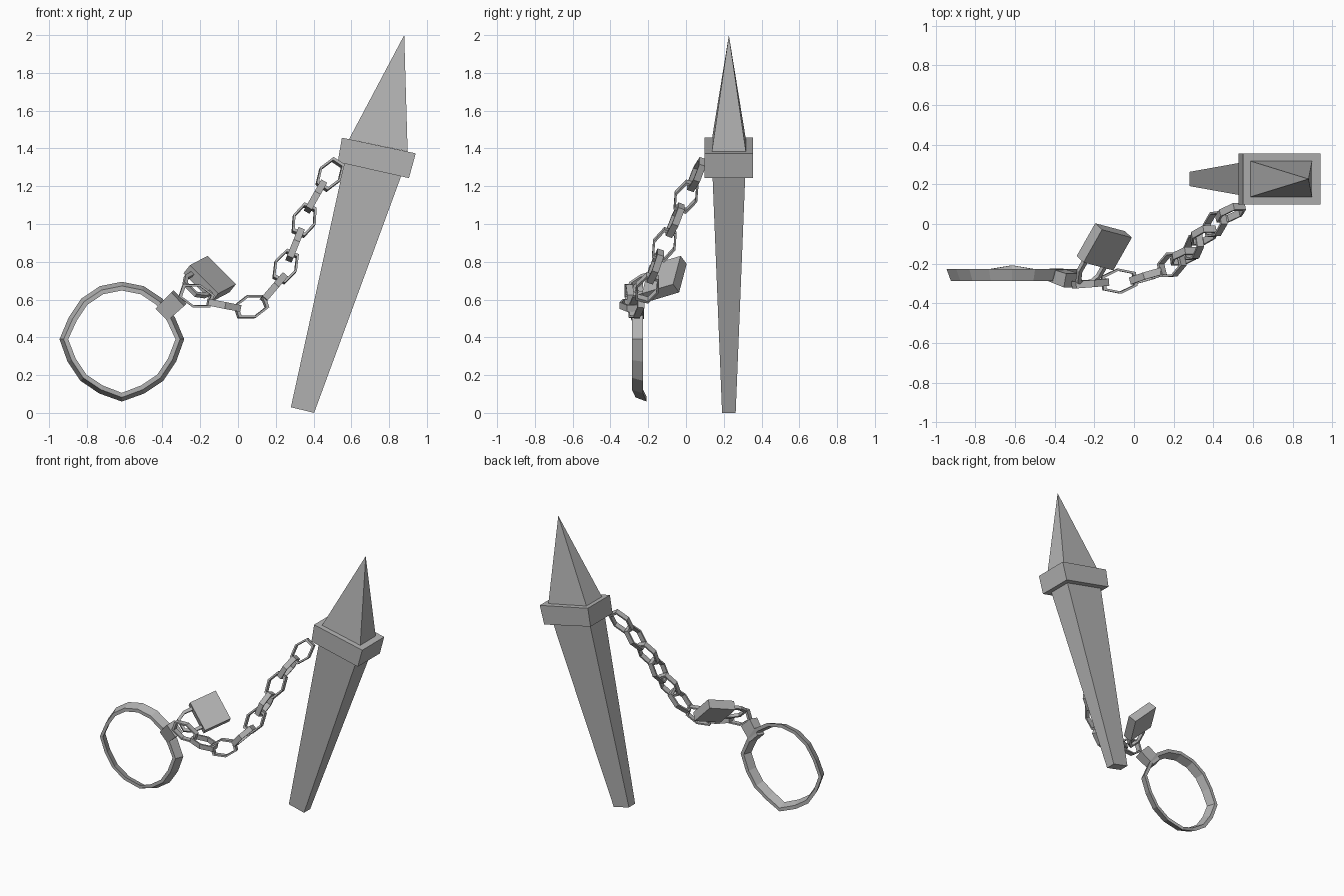
import bpy, math
from mathutils import Vector as V

if "Cube" in bpy.data.objects:
    bpy.data.objects.remove(bpy.data.objects["Cube"])

# Dark iron for every part
iron = bpy.data.materials.new("dark_iron")
iron.diffuse_color = (0.45, 0.45, 0.45, 1)
iron.use_nodes = True
iron.node_tree.nodes["Principled BSDF"].inputs["Base Color"].default_value = iron.diffuse_color


def make(name, verts, faces):
    me = bpy.data.meshes.new(name)
    me.from_pydata(verts, [], faces)
    me.validate()
    me.materials.append(iron)
    ob = bpy.data.objects.new(name, me)
    bpy.context.collection.objects.link(ob)
    bpy.context.view_layer.objects.active = ob
    bpy.ops.object.select_all(action='DESELECT')
    ob.select_set(True)
    bpy.ops.object.mode_set(mode='EDIT')
    bpy.ops.mesh.select_all(action='SELECT')
    bpy.ops.mesh.normals_make_consistent(inside=False)
    bpy.ops.object.mode_set(mode='OBJECT')
    return ob


def loft(name, sections, closed=False):
    """Skin equal-sided sections, capped at the ends unless closed."""
    n, k = len(sections), len(sections[0])
    verts = [p for s in sections for p in s]
    faces = []
    for i in range(n if closed else n - 1):
        j = (i + 1) % n
        for a in range(k):
            b = (a + 1) % k
            faces.append((i * k + a, i * k + b, j * k + b, j * k + a))
    if not closed:
        faces += [tuple(range(k)), tuple(range((n - 1) * k, n * k))]
    return make(name, verts, faces)


def slab(left, right, h, y=0.227):
    """Rectangle through two x,z points with half depth h in y."""
    (x1, z1), (x2, z2) = left, right
    return [(x1, y - h, z1), (x2, y - h, z2), (x2, y + h, z2), (x1, y + h, z1)]


# Stake: tapered shaft, collar and pointed head
loft("stake_shaft", [slab((0.28, 0.03), (0.403, 0.0), 0.036),
                     slab((0.565, 1.33), (0.868, 1.265), 0.087)])
loft("stake_collar", [slab((0.528, 1.328), (0.905, 1.243), 0.128),
                      slab((0.55, 1.457), (0.941, 1.374), 0.128)])
make("stake_point", slab((0.588, 1.449), (0.898, 1.384), 0.09) + [(0.88, 0.227, 2.0)],
     [(0, 1, 2, 3), (0, 1, 4), (1, 2, 4), (2, 3, 4), (3, 0, 4)])

# Shackle ring: sixteen-sided conical band, peaked at the sides and bottom
sections = []
for i in range(16):
    a = i * math.tau / 16
    r = 0.33 if i in (0, 8, 12) else (0.304 if i < 8 else 0.311)
    dy = 0.02 if i == 12 else 0.0
    sections.append([(-0.615 + (r + dr) * math.cos(a), y + dy, 0.39 + (r + dr) * math.sin(a))
                     for dr, y in ((0, -0.228), (-0.022, -0.287), (-0.046, -0.287), (-0.025, -0.228))])
loft("shackle_ring", sections, closed=True)

# Block joining ring and chain
p, q = V((-0.40, -0.255, 0.525)), V((-0.313, -0.285, 0.608))
side = V((0.7, 0, -0.72)).normalized()
up = (q - p).cross(side).normalized()
loft("shackle_block", [[c + side * a * s + up * b * s for a, b in
                        ((-.05, -.036), (.05, -.036), (.05, .036), (-.05, .036))]
                       for c, s in ((p, 0.9), (q, 1.0))])

# Chain of hexagonal links, each turned a quarter from the last
centres = [V(c) for c in (
    (-0.22, -0.30, 0.62), (-0.075, -0.288, 0.57), (0.07, -0.262, 0.563),
    (0.19, -0.205, 0.662), (0.252, -0.163, 0.775), (0.302, -0.115, 0.89),
    (0.35, -0.057, 1.02), (0.41, 0.0, 1.145), (0.487, 0.056, 1.262))]
outline = ((0.088, -0.035), (0.088, 0.035), (0, 0.064),
           (-0.088, 0.035), (-0.088, -0.035), (0, -0.064))
for i, c in enumerate(centres):
    t = (centres[min(i + 1, 8)] - centres[max(i - 1, 0)]).normalized()
    flat = t.cross(V((0, 1, 0))).normalized()
    deep = t.cross(flat)
    s, n = (flat, deep) if i % 2 == 0 else (deep, flat)
    loft(f"chain_link_{i + 1}",
         [[c + (t * a + s * b) * k + n * d for k, d in
           ((1, -.018), (1, .018), (.82, .018), (.82, -.018))] for a, b in outline],
         closed=True)

# Padlock body
w = V((0.15, -0.04, -0.15)).normalized()
l = V((-0.08, -0.165, -0.06))
n = w.cross(l).normalized()
l = n.cross(w).normalized()
c = V((-0.15, -0.115, 0.71))
loft("padlock_body", [[c + l * e + w * a + n * b for a, b in
                       ((-.108, -.032), (.108, -.032), (.108, .032), (-.108, .032))]
                      for e in (-0.098, 0.098)])

# Padlock bow: square-section arch
arch = ((-.07, .09), (-.07, .16), (-.04, .215), (.04, .215), (.07, .16), (.07, .09))
bow = []
for a, e in arch:
    d = V((a, max(e - 0.16, 0))).normalized() * 0.011
    bow.append([c + w * (a + d.x * k) + l * (e + d.y * k) + n * m
                for k, m in ((1, -.011), (1, .011), (-1, .011), (-1, -.011))])
loft("padlock_bow", bow)
